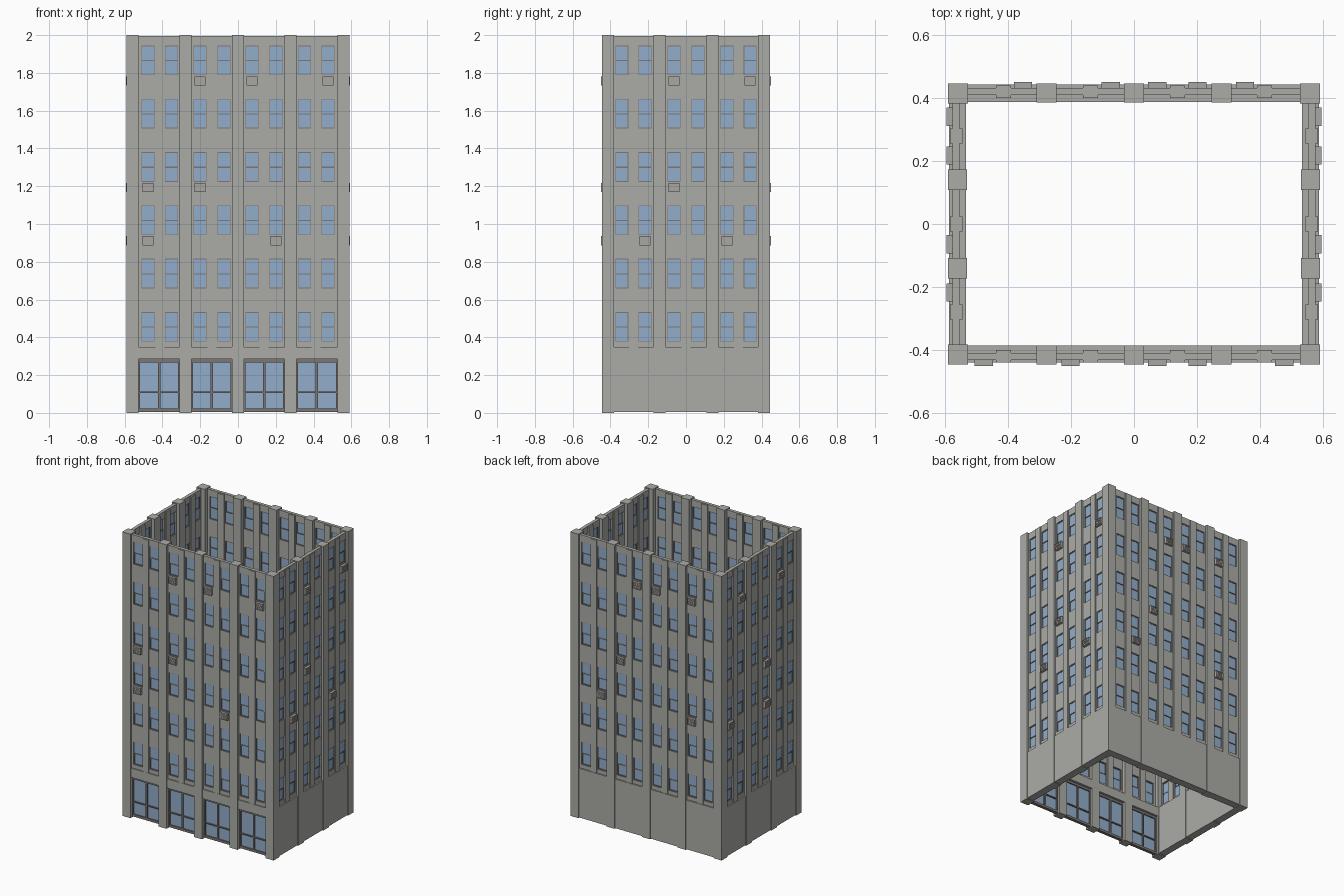
import bpy, bmesh

if "Cube" in bpy.data.objects:
    bpy.data.objects.remove(bpy.data.objects["Cube"])

def material(name, rgb):
    m = bpy.data.materials.new(name)
    m.diffuse_color = (*rgb, 1)
    m.use_nodes = True
    m.node_tree.nodes["Principled BSDF"].inputs["Base Color"].default_value = m.diffuse_color
    return m

STONE = material("grey stone", (0.41, 0.41, 0.385))
GLASS = material("blue glass", (0.29, 0.42, 0.60))
FRAME = material("brown grey frame", (0.21, 0.185, 0.17))
METAL = material("light grey metal", (0.40, 0.385, 0.37))

HX, HY, TOP = 0.59, 0.4455, 2.0
PIER = 0.064            # pier width
BASE = 0.35             # top of the ground floor
WIN_W, WIN_H = 0.069, 0.157
ROWS = [0.377 + 0.2822 * i for i in range(6)]
parts = {}

def box(part, mat, x, y, z):
    """Axis-aligned box from three (low, high) ranges, gathered per part."""
    if part not in parts:
        parts[part] = (bmesh.new(), mat)
    bm = parts[part][0]
    x, y, z = sorted(x), sorted(y), sorted(z)
    v = [bm.verts.new((a, b, c)) for a in x for b in y for c in z]
    for f in ((0, 1, 3, 2), (4, 6, 7, 5), (0, 4, 5, 1), (2, 3, 7, 6), (0, 2, 6, 4), (1, 5, 7, 3)):
        bm.faces.new([v[i] for i in f])

def wall_box(side):
    """Box maker in wall coordinates: u along the wall, o = depth inward from the face."""
    def put(part, mat, u, o, z):
        if side in ("front", "back"):
            s = -1 if side == "front" else 1
            box(part, mat, u, [s * (HY - d) for d in o], z)
        else:
            s = -1 if side == "left" else 1
            box(part, mat, [s * (HX - d) for d in o], u, z)
    return put

def window(put, u, z):
    a, b, t = u - WIN_W / 2, u + WIN_W / 2, z + WIN_H
    mid = z + WIN_H * 0.49
    put("window_glass", GLASS, (a, b), (0.024, 0.029), (z, mid))
    put("window_glass", GLASS, (a, b), (0.021, 0.026), (mid, t))
    for r in ((z, z + 0.004), (mid - 0.003, mid + 0.003), (t - 0.004, t)):
        put("window_frames", FRAME, (a, b), (0.019, 0.031), r)
    for e in (a, b - 0.003):
        put("window_frames", FRAME, (e, e + 0.003), (0.019, 0.031), (z, t))

def air_conditioner(put, u, z):
    a, b, lo, hi = u - 0.029, u + 0.029, z - 0.054, z - 0.006
    put("air_conditioners", METAL, (a, b), (-0.001, 0.02), (lo, hi))
    # raised rim and grille slats
    for r in ((lo, lo + 0.005), (hi - 0.005, hi)):
        put("air_conditioners", METAL, (a, b), (-0.004, -0.001), r)
    for e in (a, b - 0.005):
        put("air_conditioners", METAL, (e, e + 0.005), (-0.004, -0.001), (lo + 0.005, hi - 0.005))
    for i in range(4):
        s = lo + 0.011 + i * 0.008
        put("air_conditioners", METAL, (a + 0.005, b - 0.005), (-0.003, -0.001), (s, s + 0.003))

def bay(put, lo, hi, wins):
    """Upper wall of one bay: stone around two columns of windows."""
    edges = [lo]
    for u in wins:
        edges += [u - WIN_W / 2, u + WIN_W / 2]
    edges.append(hi)
    depth = (0.014, 0.036)
    for i in (0, 2, 4):
        put("wall_panels", STONE, (edges[i], edges[i + 1]), depth, (BASE, 1.994))
    levels = [BASE] + [v for z in ROWS for v in (z, z + WIN_H)] + [1.994]
    for u in wins:
        for i in range(0, len(levels), 2):
            put("wall_panels", STONE, (u - WIN_W / 2, u + WIN_W / 2), depth, (levels[i], levels[i + 1]))
        for z in ROWS:
            window(put, u, z)
    # slim mullion between the columns
    m = sum(wins) / 2
    put("mullions", STONE, (m - 0.024, m + 0.024), (0.007, 0.046), (BASE, 1.99))

def storefront(put, lo, hi):
    put("storefront_beam", STONE, (lo, hi), (0.006, 0.06), (0.285, BASE))
    put("storefront_glass", GLASS, (lo, hi), (0.030, 0.036), (0.01, 0.28))
    o = (0.022, 0.044)
    for r in ((0.005, 0.022), (0.105, 0.113), (0.268, 0.285)):
        put("storefront_frame", FRAME, (lo, hi), o, r)
    m = (lo + hi) / 2
    for c, w in ((lo + 0.004, 0.004), (m, 0.006), (hi - 0.004, 0.004)):
        put("storefront_frame", FRAME, (c - w, c + w), o, (0.022, 0.268))

# corner piers
for sx in (-1, 1):
    for sy in (-1, 1):
        box("corner_piers", STONE, (sx * HX, sx * (HX - PIER)), (sy * HY, sy * (HY - PIER)), (0, TOP))

LONG = [-0.476, -0.352, -0.201, -0.074, 0.074, 0.201, 0.352, 0.476]
SHORT = [-0.34, -0.217, -0.064, 0.064, 0.217, 0.34]
# per side: window columns, inner pier centres, half length, (row, column) of air conditioners
SIDES = {
    "front": (LONG, [-0.277, 0, 0.277], HX, [(5, 2), (5, 4), (5, 7), (3, 0), (3, 2), (2, 0), (2, 5)]),
    "back": (LONG, [-0.277, 0, 0.277], HX, [(5, 1), (5, 3), (5, 4), (3, 5), (2, 6), (2, 1)]),
    "right": (SHORT, [-0.14, 0.14], HY, [(5, 2), (5, 5), (3, 2), (2, 1), (2, 4)]),
    "left": (SHORT, [-0.14, 0.14], HY, [(5, 4), (5, 1), (3, 2), (2, 2), (2, 5)]),
}
for side, (cols, piers, half, coolers) in SIDES.items():
    put = wall_box(side)
    for p in piers:
        put("piers", STONE, (p - PIER / 2, p + PIER / 2), (0, 0.06), (0, TOP))
    stops = [-half + PIER / 2] + piers + [half - PIER / 2]
    for i in range(len(stops) - 1):
        lo, hi = stops[i] + PIER / 2, stops[i + 1] - PIER / 2
        bay(put, lo, hi, cols[2 * i:2 * i + 2])
        if side == "front":
            storefront(put, lo, hi)
        else:
            put("ground_floor_wall", STONE, (lo, hi), (0.004, 0.058), (0.004, BASE))
    for row, col in coolers:
        air_conditioner(put, cols[col], ROWS[row])

# turn each gathered part into an object
for name, (bm, mat) in parts.items():
    bmesh.ops.recalc_face_normals(bm, faces=bm.faces[:])
    mesh = bpy.data.meshes.new(name)
    bm.to_mesh(mesh)
    bm.free()
    mesh.materials.append(mat)
    bpy.context.collection.objects.link(bpy.data.objects.new(name, mesh))
